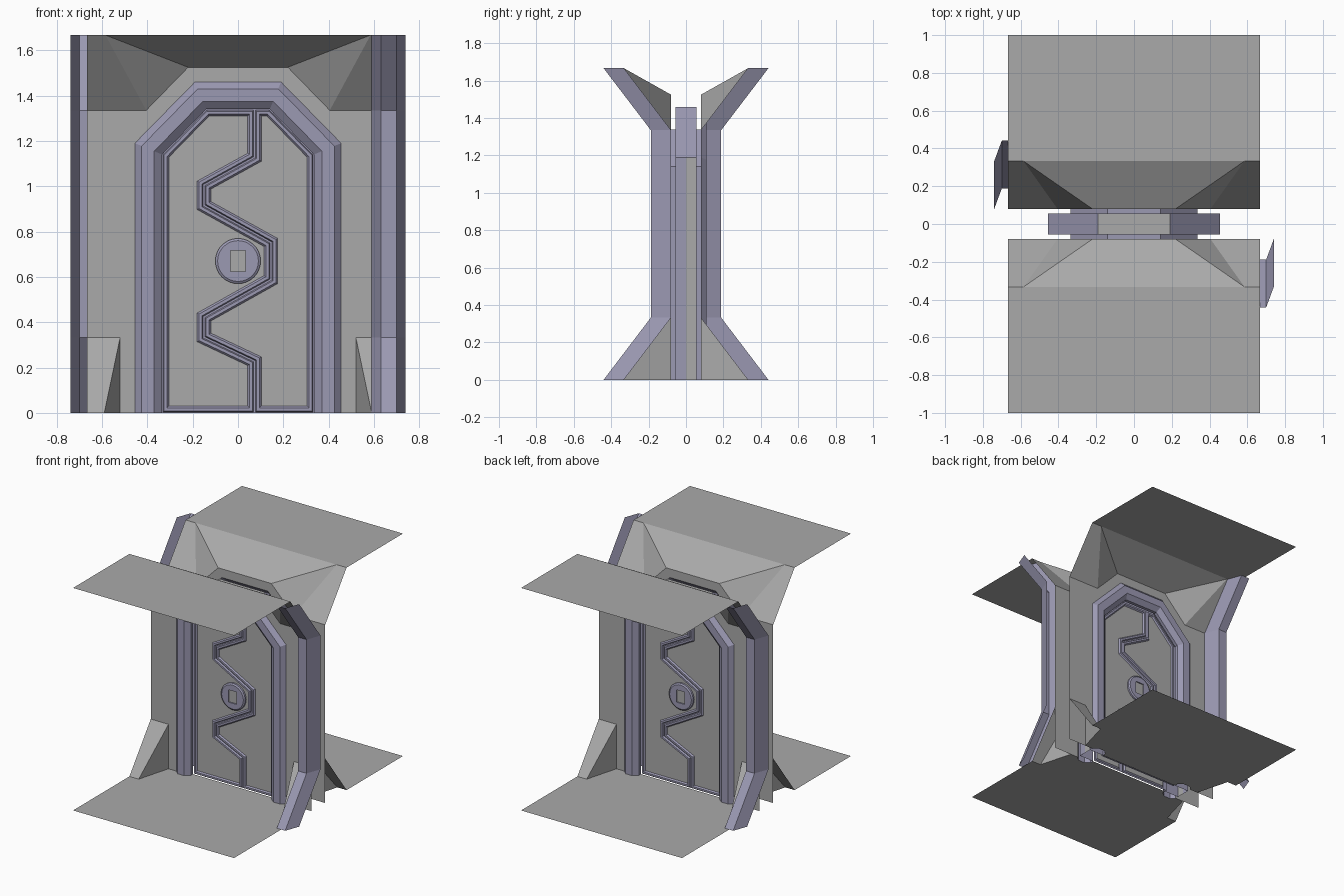
import bpy, bmesh, math
from mathutils import Vector, Matrix

if "Cube" in bpy.data.objects:
    bpy.data.objects.remove(bpy.data.objects["Cube"])


def material(name, rgb):
    m = bpy.data.materials.new(name)
    m.diffuse_color = (*rgb, 1)
    m.use_nodes = True
    m.node_tree.nodes["Principled BSDF"].inputs["Base Color"].default_value = m.diffuse_color
    return m


GREY = material("wall grey", (0.40, 0.40, 0.40))
LILAC = material("trim lilac", (0.33, 0.32, 0.45))
WALL, DEEP = -0.08, -0.055      # wall plane and door slab front


def build(name, polys):
    """Mesh from (points, material index) faces, plus a copy turned half round."""
    me = bpy.data.meshes.new(name)
    bm = bmesh.new()
    for pts, mat in polys:
        bm.faces.new([bm.verts.new(p) for p in pts]).material_index = mat
    bmesh.ops.remove_doubles(bm, verts=bm.verts, dist=1e-4)
    bm.to_mesh(me)
    bm.free()
    me.materials.append(GREY)
    me.materials.append(LILAC)
    for label, turn in (("front_", 0), ("back_", math.pi)):
        ob = bpy.data.objects.new(label + name, me)
        ob.matrix_world = Matrix.Rotation(turn, 4, 'Z')
        bpy.context.collection.objects.link(ob)


def bridge(a, b, mat, closed=False):
    n = len(a)
    return [([a[i], a[(i + 1) % n], b[(i + 1) % n], b[i]], mat)
            for i in range(n if closed else n - 1)]


def mirror(p):
    return (-p[0], *p[1:])


def arch(d, y):
    """Door outline moved inwards by d, from right foot to left foot."""
    k = 0.414 * d
    right = [(0.455 - d, y, 0), (0.455 - d, y, 1.19 - k), (0.19 - k, y, 1.46 - d)]
    return right + [mirror(p) for p in reversed(right)]


def inset(pts, d):
    """Mitred inward offset of a counter-clockwise (x, z) outline."""
    out = []
    for i, p in enumerate(pts):
        a = (Vector(p) - Vector(pts[i - 1])).normalized()
        b = (Vector(pts[(i + 1) % len(pts)]) - Vector(p)).normalized()
        na, nb = Vector((-a.y, a.x)), Vector((-b.y, b.x))
        out.append(Vector(p) + (na + nb) * d / (1 + na.dot(nb)))
    return out


def at(pts, y):
    return [(p[0], y, p[1]) for p in pts]


# Floor, notched round the corner wedges and the door frame
edge = [(0.667, -1, 0), (0.667, -0.333, 0), (0.59, -0.333, 0), (0.52, WALL, 0), (0.455, WALL, 0),
        (0.425, -0.11, 0), (0.37, -0.11, 0), (0.335, WALL, 0), (0.335, DEEP, 0)]
build("floor", [(edge + [mirror(p) for p in reversed(edge)], 0)])

# Ceiling
build("ceiling", [([(-0.667, -1, 1.667), (0.667, -1, 1.667),
                    (0.667, -0.333, 1.667), (-0.667, -0.333, 1.667)], 0)])

# Wall with the arched doorway cut out
side = [(0.667, WALL, 0), (0.667, WALL, 1.335), (0.405, WALL, 1.335), (0.22, WALL, 1.525)]
build("wall", [(side + [mirror(p) for p in reversed(side)] + arch(0, WALL)[::-1], 0)])

# Sloped panels between wall and ceiling, wedges at the wall foot
low = [(0.667, WALL, 1.335), (0.405, WALL, 1.335), (0.22, WALL, 1.525)]
c, d = (0.667, -0.333, 1.667), (0.585, -0.333, 1.667)
slopes = [[low[0], c, d, low[1]], [low[1], d, low[2]]]
foot = [(0.667, -0.333, 0), (0.59, -0.333, 0), (0.52, WALL, 0.333), (0.667, WALL, 0.333)]
wedge = [foot, [foot[1], (0.52, WALL, 0), foot[2]]]


def both(faces):
    return [(f, 0) for f in faces] + [([mirror(p) for p in reversed(f)], 0) for f in faces]


build("ceiling_slope", both(slopes) + [([low[2], d, mirror(d), mirror(low[2])], 0)])
build("corner_wedge", both(wedge))

# Bent pillar on the right edge of the wall, open behind
section = [(0.59, WALL), (0.63, -0.188), (0.70, -0.188), (0.74, WALL)]
levels = [[(x, y + shift, z) for x, y in section]
          for shift, z in ((-0.253, 0), (0, 0.333), (0, 1.335), (-0.253, 1.667))]
build("pillar", [f for a, b in zip(levels, levels[1:]) for f in bridge(a, b, 1)])

# Raised door frame
profile = [(0, WALL), (0.03, -0.11), (0.085, -0.11), (0.12, WALL), (0.12, DEEP)]
rings = [arch(d, y) for d, y in profile]
build("door_frame", [f for a, b in zip(rings, rings[1:]) for f in bridge(a, b, 1)])

# Door slab rim, hidden in the pocket behind the frame
rim = bridge(arch(0, DEEP), arch(0, 0), 1)
rim = [(f, 0 if i in (2, 4) else 1) for i, (f, _) in enumerate(rim)]
build("door_slab", rim + bridge(arch(0.12, DEEP), arch(0, DEEP), 1))

# Two door leaves meeting at a zigzag seam, each with a raised border
seam = [(0.073, 0), (0.073, 0.228), (-0.15, 0.333), (-0.15, 0.423), (0.145, 0.588),
        (0.145, 0.752), (-0.15, 0.915), (-0.15, 1.005), (0.073, 1.128), (0.073, 1.34)]
outline = [(p[0], p[2]) for p in arch(0.12, 0)]
leaves = {"left_leaf": seam + outline[3:], "right_leaf": outline[:3] + seam[::-1]}
for name, pts in leaves.items():
    steps = [(0, -0.042), (0.004, -0.042), (0.009, DEEP), (0.022, DEEP), (0.03, -0.045)]
    loops = [at(inset(pts, d), y) for d, y in steps]
    faces = [f for a, b in zip(loops, loops[1:]) for f in bridge(a, b, 1, True)]
    build(name, faces + [(loops[-1], 0)])

# Round lock with a rectangular grey plate
n = 32


def circle(r, y):
    return [(r * math.cos(2 * math.pi * i / n), y, 0.67 + r * math.sin(2 * math.pi * i / n))
            for i in range(n)]


def plate(y):
    """Rectangle sampled in step with the circle, corners on the diagonals."""
    out = []
    for x, _, z in circle(1, y):
        z -= 0.67
        s = max(abs(x), abs(z))
        out.append((0.034 * x / s, y, 0.67 + 0.046 * z / s))
    return out


disc = [circle(0.1, -0.045), circle(0.1, -0.058), circle(0.09, -0.065), plate(-0.065), plate(-0.057)]
build("lock", [f for a, b in zip(disc, disc[1:]) for f in bridge(a, b, 1, True)] + [(disc[-1], 0)])
